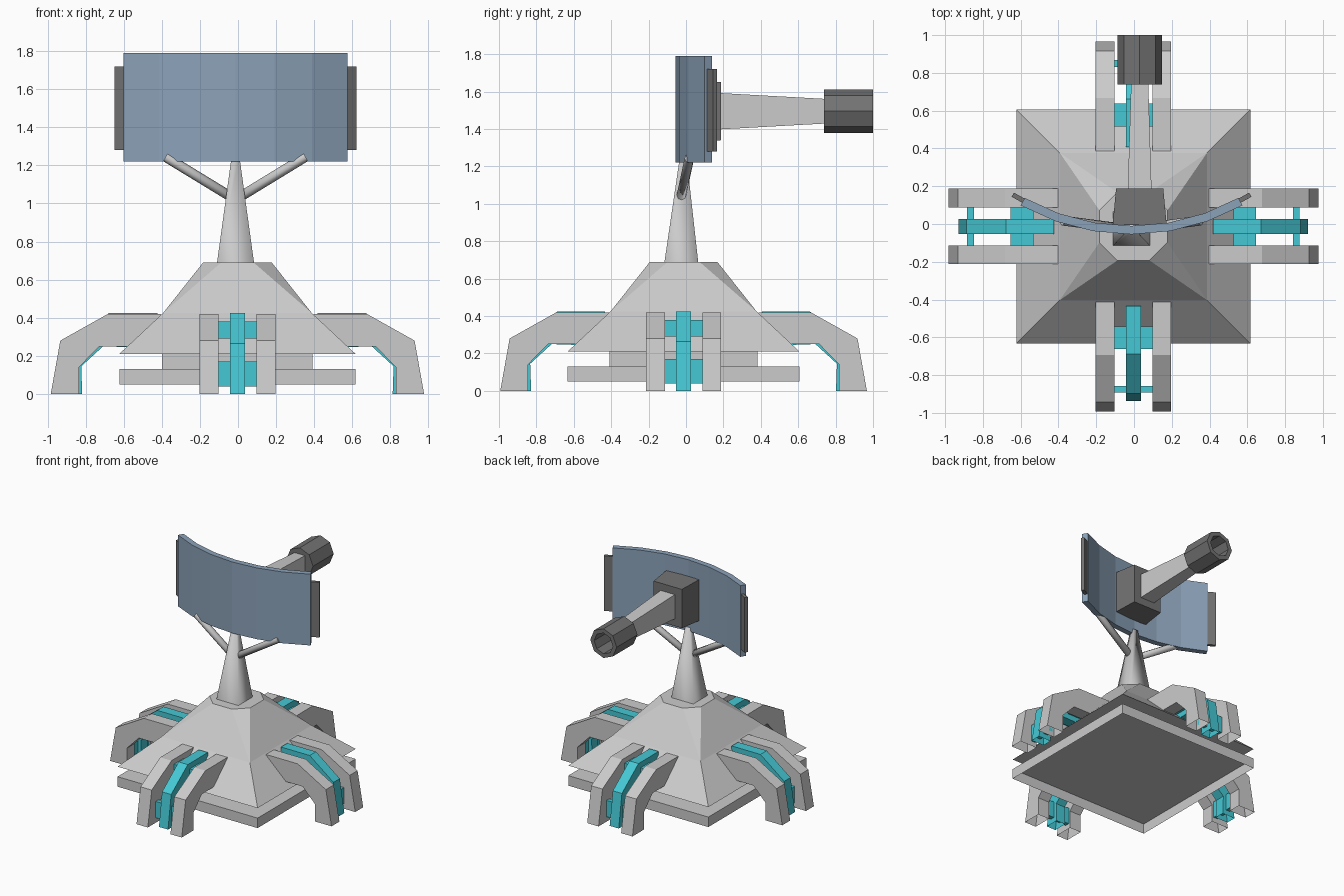
import bpy, bmesh
from math import sin, cos, pi, radians
from mathutils import Matrix, Vector

if "Cube" in bpy.data.objects:
    bpy.data.objects.remove(bpy.data.objects["Cube"])

CX, CY = -0.003, -0.013      # plan centre of the base


def material(name, rgb):
    m = bpy.data.materials.new(name)
    m.diffuse_color = (*rgb, 1)
    m.use_nodes = True
    m.node_tree.nodes["Principled BSDF"].inputs["Base Color"].default_value = m.diffuse_color
    return m


BLUE = material("panel_blue", (0.26, 0.36, 0.48))
CYAN = material("cyan", (0.06, 0.58, 0.66))
DARK = material("dark_grey", (0.17, 0.17, 0.17))


def loft(name, rings, caps=(True, True), open_side=False, mat=None, matrix=None, smooth=False):
    """Skin equal-length rings; caps close the ends, open_side omits the last strip."""
    bm = bmesh.new()
    vs = [[bm.verts.new(p) for p in r] for r in rings]
    n = len(rings[0])
    for a, b in zip(vs, vs[1:]):
        for i in range(n - 1 if open_side else n):
            j = (i + 1) % n
            bm.faces.new((a[i], a[j], b[j], b[i]))
    if caps[0]:
        bm.faces.new(vs[0][::-1])
    if caps[1]:
        bm.faces.new(vs[-1])
    bmesh.ops.recalc_face_normals(bm, faces=bm.faces)
    for f in bm.faces:
        f.smooth = smooth
    if matrix:
        bm.transform(matrix)
    me = bpy.data.meshes.new(name)
    bm.to_mesh(me)
    bm.free()
    ob = bpy.data.objects.new(name, me)
    bpy.context.collection.objects.link(ob)
    if mat:
        me.materials.append(mat)
    return ob


def rect(hx, hy, z, cx=CX, cy=CY):
    return [(cx - hx, cy - hy, z), (cx + hx, cy - hy, z), (cx + hx, cy + hy, z), (cx - hx, cy + hy, z)]


def box(name, lo, hi, mat=None, matrix=None):
    c = [(a + b) / 2 for a, b in zip(lo, hi)]
    h = [(b - a) / 2 for a, b in zip(lo, hi)]
    return loft(name, [rect(h[0], h[1], z, c[0], c[1]) for z in (lo[2], hi[2])], mat=mat, matrix=matrix)


# Base plate (hollow underneath) and plinth
loft("base_plate", [rect(0.62, 0.62, 0.05), rect(0.62, 0.62, 0.13)], caps=(False, True))
box("plinth", (CX - 0.395, CY - 0.395, 0.13), (CX + 0.395, CY + 0.395, 0.25))

# Sloped housing: square eave and waist, chamfered top; doubled corners merge afterwards
def corners(h, k, z):
    pts = [(-k, -h), (k, -h), (h, -k), (h, k), (k, h), (-k, h), (-h, k), (-h, -k)]
    return [(CX + x, CY + y, z) for x, y in pts]


housing = loft("housing", [corners(0.62, 0.62, 0.21), corners(0.39, 0.39, 0.425), corners(0.18, 0.085, 0.69)])
bm = bmesh.new()
bm.from_mesh(housing.data)
bmesh.ops.remove_doubles(bm, verts=bm.verts, dist=0.001)
bmesh.ops.recalc_face_normals(bm, faces=bm.faces)
bm.to_mesh(housing.data)
bm.free()

# Four legs: two grey rails, a cyan core and two cyan cross bars each
RAIL = [(0.98, 0), (0.93, 0.28), (0.68, 0.42), (0.40, 0.42), (0.40, 0.25), (0.725, 0.25), (0.832, 0.14), (0.832, 0)]
CORE = [(0.925, 0), (0.885, 0.265), (0.675, 0.424), (0.42, 0.424), (0.42, 0.24), (0.705, 0.25), (0.82, 0.145), (0.815, 0)]


def prism(name, profile, y0, y1, mat, matrix):
    loft(name, [[(r, y, z) for r, z in profile] for y in (y0, y1)], open_side=True, mat=mat, matrix=matrix)


for k, side in enumerate(("right", "back", "left", "front")):
    m = Matrix.Translation((CX, CY, 0)) @ Matrix.Rotation(k * pi / 2, 4, 'Z')
    prism(side + "_leg_rail_a", RAIL, 0.10, 0.20, None, m)
    prism(side + "_leg_rail_b", RAIL, -0.20, -0.10, None, m)
    prism(side + "_leg_core", CORE, -0.04, 0.04, CYAN, m)
    box(side + "_leg_upper_bar", (0.53, -0.10, 0.29), (0.65, 0.10, 0.38), CYAN, m)
    box(side + "_leg_lower_bar", (0.845, -0.10, 0.04), (0.88, 0.10, 0.17), CYAN, m)

# Four-sided tapered mast with soft shading
PX = -0.013
loft("mast", [rect(0.097, 0.09, 0.69, PX, -0.025), rect(0.02, 0.018, 1.25, PX, -0.015)],
     caps=(False, True), smooth=True)

# Curved panel: six flat segments of an arc
R_OUT, R_IN, YC, END = 1.20, 1.155, 1.145, radians(29.3)
panel = []
for i in range(7):
    a = END * (i / 3 - 1)
    o = (PX + R_OUT * sin(a), YC - R_OUT * cos(a))
    n = (PX + R_IN * sin(a), YC - R_IN * cos(a))
    panel.append([(*o, 1.22), (*n, 1.22), (*n, 1.79), (*o, 1.79)])
loft("curved_panel", panel, mat=BLUE)

# Branch struts and panel end bars, mirrored left and right
for s, side in ((-1, "left"), (1, "right")):
    a, b = Vector((PX, -0.03, 1.02)), Vector((PX + s * 0.365, 0.018, 1.243))
    q = (b - a).to_track_quat('Z', 'Y').to_matrix().to_4x4()
    ring = [(0.026 * cos(t * pi / 4), 0.026 * sin(t * pi / 4)) for t in range(8)]
    loft(side + "_strut", [[(x, y, z) for x, y in ring] for z in (0, (b - a).length)],
         matrix=Matrix.Translation(a) @ q, smooth=True).data.polygons[-1].use_smooth = False
    m = Matrix.Translation((PX + s * 0.598, 0.138, 1.50)) @ Matrix.Rotation(s * END, 4, 'Z')
    box(side + "_end_bar", (-0.035, -0.0125, -0.22), (0.035, 0.0125, 0.22), DARK, m)

# Receiver arm pointing backwards: mount, tapered barrel, hollow octagonal head
AX, AZ = 0.03, 1.495


def upright(hx, hz, y):
    return [(AX - hx, y, AZ - hz), (AX + hx, y, AZ - hz), (AX + hx, y, AZ + hz), (AX - hx, y, AZ + hz)]


def octagon(r, y):
    return [(AX + r * cos(t * pi / 4), y, AZ + r * sin(t * pi / 4)) for t in range(8)]


loft("arm_mount", [upright(0.143, 0.165, -0.005), upright(0.125, 0.155, 0.188)], mat=DARK)
loft("arm_barrel", [upright(0.063, 0.097, 0.18), upright(0.045, 0.065, 0.76)])
loft("arm_head", [octagon(0.117, 0.738), octagon(0.117, 1.0), octagon(0.083, 1.0), octagon(0.083, 0.80)], mat=DARK)
